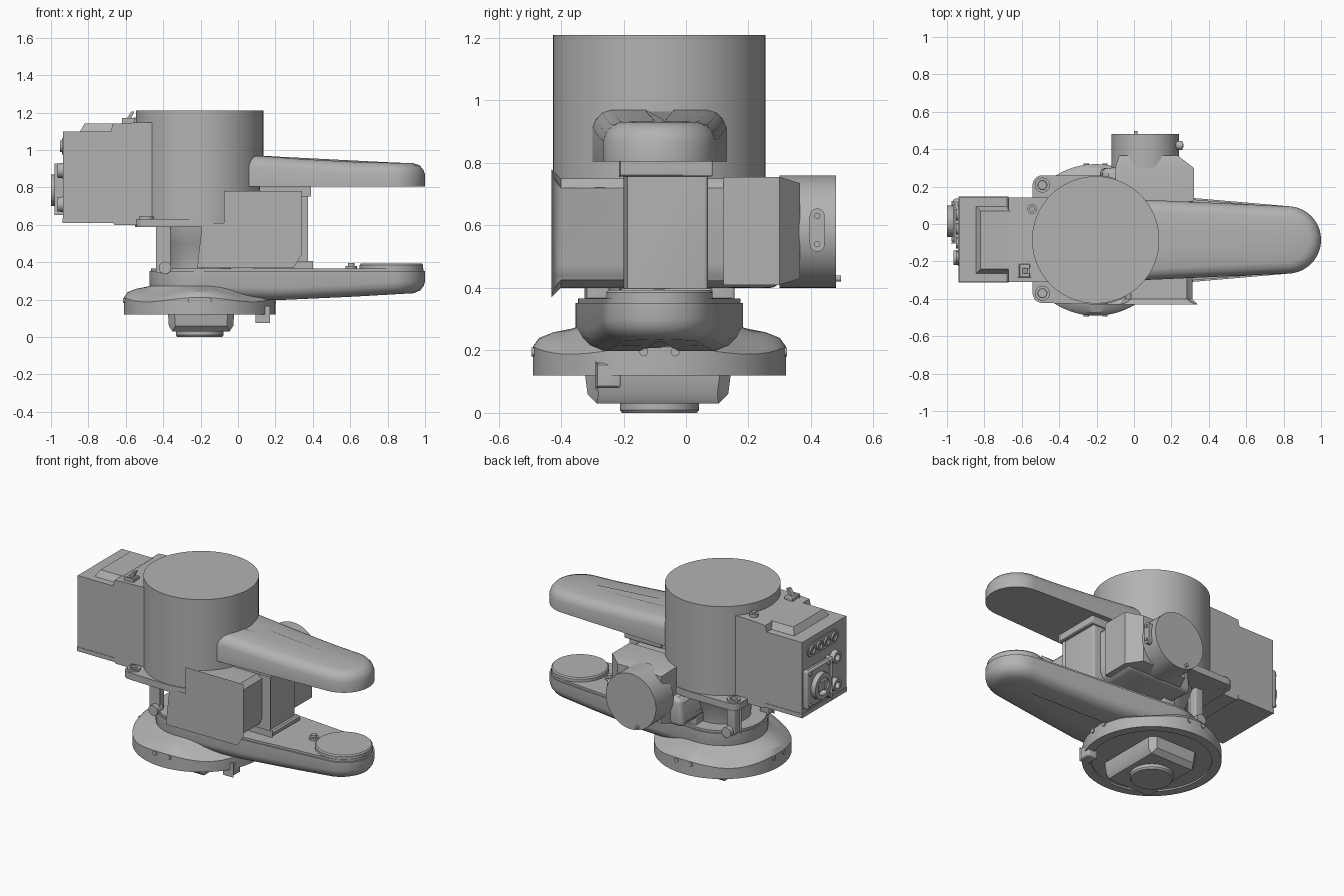
import bpy, bmesh, math
from mathutils import Vector

if "Cube" in bpy.data.objects:
    bpy.data.objects.remove(bpy.data.objects["Cube"])

CX, CY = -0.205, -0.085          # main vertical axis
grey = bpy.data.materials.new("mid_grey")
grey.diffuse_color = (0.45, 0.45, 0.45, 1)
grey.use_nodes = True
grey.node_tree.nodes["Principled BSDF"].inputs["Base Color"].default_value = grey.diffuse_color


def finish(name, bm, bevel=0.0, seg=4):
    bmesh.ops.remove_doubles(bm, verts=bm.verts, dist=1e-5)
    if bevel:
        bmesh.ops.bevel(bm, geom=bm.edges[:], offset=bevel, segments=seg,
                        profile=0.5, affect='EDGES', clamp_overlap=True)
    bmesh.ops.recalc_face_normals(bm, faces=bm.faces[:])
    me = bpy.data.meshes.new(name)
    bm.to_mesh(me)
    bm.free()
    me.materials.append(grey)
    ob = bpy.data.objects.new(name, me)
    bpy.context.collection.objects.link(ob)
    return ob


def loft(name, rings):
    bm = bmesh.new()
    vs = [[bm.verts.new(p) for p in r] for r in rings]
    n = len(vs[0])
    for a, b in zip(vs, vs[1:]):
        for i in range(n):
            j = (i + 1) % n
            bm.faces.new((a[i], a[j], b[j], b[i]))
    bm.faces.new(vs[0][::-1])
    bm.faces.new(vs[-1])
    return finish(name, bm)


def turned(name, c, profile, axis='z', n=64):
    """Revolve (radius, height) pairs about an axis through c."""
    def pt(r, h, a):
        u, v = r * math.cos(a), r * math.sin(a)
        o = {'z': (u, v, h), 'y': (u, h, v), 'x': (h, u, v)}[axis]
        return Vector(c) + Vector(o)
    return loft(name, [[pt(r, h, 2 * math.pi * i / n) for i in range(n)] for r, h in profile])


def prism(name, poly, y0, y1, bevel=0.0):
    """Extrude an x-z polygon along y."""
    bm = bmesh.new()
    a = [bm.verts.new((x, y0, z)) for x, z in poly]
    b = [bm.verts.new((x, y1, z)) for x, z in poly]
    for i in range(len(a)):
        j = (i + 1) % len(a)
        bm.faces.new((a[i], a[j], b[j], b[i]))
    bm.faces.new(a)
    bm.faces.new(b)
    return finish(name, bm, bevel)


def box(name, x, y, z, bevel=0.0):
    return prism(name, [(x[0], z[0]), (x[1], z[0]), (x[1], z[1]), (x[0], z[1])], *y, bevel)


def hull(name, pts):
    bm = bmesh.new()
    for p in pts:
        bm.verts.new(p)
    bmesh.ops.convex_hull(bm, input=bm.verts[:])
    bmesh.ops.dissolve_limit(bm, angle_limit=0.01, verts=bm.verts[:], edges=bm.edges[:])
    return finish(name, bm)


def circle(x, y, r, z, n=48):
    return [(x + r * math.cos(2 * math.pi * i / n), y + r * math.sin(2 * math.pi * i / n), z)
            for i in range(n)]


def interp(table, x):
    for (x0, z0), (x1, z1) in zip(table, table[1:]):
        if x <= x1:
            return z0 + (z1 - z0) * max(0, (x - x0) / (x1 - x0))
    return table[-1][1]


def capsule(x1, r1, x2, r2, inset, zf, n=32, m=10):
    """Tapered rounded arm outline with height given by zf(x)."""
    a = math.acos((r1 - r2) / (x2 - x1))
    r1, r2 = r1 - inset, r2 - inset
    end = [(x2 + r2 * math.cos(t), r2 * math.sin(t))
           for t in (-a + 2 * a * i / n for i in range(n + 1))]
    root = [(x1 + r1 * math.cos(t), r1 * math.sin(t))
            for t in (a + 2 * (math.pi - a) * i / n for i in range(n + 1))]

    def side(p, q):
        return [(p[0] + (q[0] - p[0]) * k / m, p[1] + (q[1] - p[1]) * k / m) for k in range(1, m)]
    pts = end + side(end[-1], root[0]) + root + side(root[-1], end[0])
    return [(x, CY + y, zf(x)) for x, y in pts]


# main drum
turned("main_drum", (CX, CY, 0), [(0.34, 0.6), (0.34, 1.21)], n=96)

# mounting flange with two drilled ears
ears = [(-0.49, 0.208), (-0.49, -0.37)]
pts = []
for z in (0.588, 0.632):
    pts += circle(CX, CY, 0.345, z, 96)
    for ex, ey in ears:
        pts += circle(ex, ey, 0.052, z)
flange = hull("mounting_flange", pts)
for ex, ey in ears:
    hole = turned("ear_hole_cutter", (ex, ey, 0), [(0.022, 0.5), (0.022, 0.7)], n=24)
    hole.hide_render = True
    hole.hide_viewport = True
    mod = flange.modifiers.new("hole", 'BOOLEAN')
    mod.operation, mod.object = 'DIFFERENCE', hole
    turned("ear_bushing", (ex, ey, 0), [(0.024, 0.59), (0.04, 0.59), (0.04, 0.645),
           (0.024, 0.645), (0.024, 0.59)], n=32)

# rear electronics box with lid
prism("rear_box", [(-0.935, 0.61), (-0.67, 0.61), (-0.66, 0.6), (-0.4, 0.6), (-0.4, 1.15),
      (-0.6, 1.145), (-0.67, 1.14), (-0.68, 1.1), (-0.935, 1.1)], -0.31, 0.143)
box("rear_box_rail", (-0.937, -0.67), (-0.313, 0.146), (0.61, 0.637))
hull("rear_box_lid", [(x, y, 1.09) for x in (-0.85, -0.66) for y in (-0.27, 0.1)] +
     [(x, y, 1.142) for x in (-0.82, -0.66) for y in (-0.24, 0.07)])

# rear connectors
box("connector_plate", (-0.968, -0.93), (-0.105, 0.135), (0.665, 0.915), 0.012)
turned("main_socket", (0, 0.015, 0.785), [(0.05, -0.96), (0.085, -0.96), (0.085, -1.0),
       (0.055, -1.0), (0.05, -0.96)], 'x', 32)
box("socket_insert", (-0.99, -0.95), (-0.02, 0.05), (0.75, 0.82), 0.008)
for y in (-0.08, 0.11):
    for z in (0.69, 0.89):
        turned("plate_screw", (0, y, z), [(0.013, -0.96), (0.013, -0.977)], 'x', 16)
for z in (0.71, 0.89):
    turned("side_socket", (0, -0.18, z), [(0.022, -0.93), (0.042, -0.93), (0.038, -0.965),
           (0.022, -0.965), (0.022, -0.93)], 'x', 24)
hull("port_strip", [(x, y + 0.045 * math.cos(t * math.pi / 12), 1.02 + 0.045 * math.sin(t * math.pi / 12))
     for x in (-0.93, -0.941) for y in (-0.175, 0.05) for t in range(24)])
for i in range(4):
    turned("port", (0, -0.175 + 0.075 * i, 1.02), [(0.018, -0.935), (0.03, -0.935), (0.03, -0.952),
           (0.018, -0.952), (0.018, -0.935)], 'x', 20)

# top fittings on rear box
box("switch_base", (-0.615, -0.555), (-0.285, -0.215), (1.14, 1.165), 0.005)
hull("switch_lever", [(x, y, z) for y in (-0.265, -0.235)
     for x, z in ((-0.6, 1.16), (-0.575, 1.16), (-0.57, 1.205), (-0.555, 1.205))])
turned("top_bolt", (-0.545, 0.08, 0), [(0.026, 1.14), (0.026, 1.165), (0.014, 1.165), (0.014, 1.175)], n=24)

# upper arm
top = lambda x: interp([(0.1, 0.972), (0.35, 0.953), (0.65, 0.937), (1, 0.93)], x)
U = (0.0, 0.217, 0.82, 0.18)
rings = [capsule(*U, 0.17, lambda x: 0.805), capsule(*U, 0, lambda x: 0.805)]
for ins, d in ((0, 0.06), (0.01, 0.034), (0.03, 0.012), (0.06, 0.002), (0.165, 0)):
    rings.append(capsule(*U, ins, lambda x: top(x) - d))
loft("upper_arm", rings)

# lower arm
bot = lambda x: interp([(-0.45, 0.215), (0.2, 0.197), (0.6, 0.215), (0.95, 0.235)], x)
L = (CX, 0.268, 0.82, 0.18)
rings = [capsule(*L, ins, lambda x: bot(x) + d)
         for ins, d in ((0.17, 0), (0.06, 0.0), (0.025, 0.015), (0.006, 0.04), (0, 0.065))]
rings += [capsule(*L, 0, lambda x: 0.352), capsule(*L, 0.008, lambda x: 0.352),
          capsule(*L, 0.008, lambda x: 0.366), capsule(*L, 0.17, lambda x: 0.366)]
loft("lower_arm", rings)
turned("arm_end_pad", (0.82, CY, 0), [(0.17, 0.36), (0.17, 0.385), (0.163, 0.393)])
turned("arm_knob", (0.605, CY, 0), [(0.03, 0.36), (0.03, 0.38), (0.018, 0.38), (0.018, 0.395)], n=24)

# column joining the arms
box("arm_column", (0.1, 0.363), (-0.2, 0.07), (0.35, 0.82), 0.012)
box("column_collar", (0.12, 0.385), (-0.215, 0.085), (0.757, 0.81), 0.005)
box("column_foot", (0.09, 0.39), (-0.215, 0.085), (0.36, 0.398), 0.01)

# cross gear housing and motor
prism("gear_housing", [(-0.185, 0.4), (-0.165, 0.58), (-0.045, 0.58), (-0.045, 0.75),
      (0.312, 0.75), (0.312, 0.45), (0.28, 0.4)], -0.43, 0.3, 0.045)
hull("motor_adapter", [(x, 0.12, z) for x in (-0.1, 0.32) for z in (0.41, 0.755)] +
     [(x, 0.3, z) for x in (-0.1, 0.32) for z in (0.41, 0.755)] +
     [(x, 0.365, z) for x in (-0.08, 0.235) for z in (0.43, 0.735)])
turned("motor_cap", (0.06, 0, 0.58), [(0.18, 0.3), (0.18, 0.48)], 'y')
hull("motor_side_plate", [(x, 0.42 + 0.024 * math.cos(t * math.pi / 12), z + 0.024 * math.sin(t * math.pi / 12))
     for x in (0.2, 0.258) for z in (0.54, 0.63) for t in range(24)])
for z in (0.54, 0.63):
    turned("side_plate_screw", (0, 0.42, z), [(0.01, 0.25), (0.01, 0.265)], 'x', 16)
turned("motor_pin", (0.01, 0, 0.43), [(0.01, 0.47), (0.01, 0.496)], 'y', 16)

# neck below the drum, with struts and cable sockets
turned("neck", (CX, CY, 0), [(0.165, 0.35), (0.17, 0.42), (0.2, 0.5), (0.235, 0.59), (0.235, 0.61)])
for s in (-1, 1):
    box("neck_strut", (-0.43, -0.37), (CY + s * 0.17 - 0.03, CY + s * 0.17 + 0.03), (0.35, 0.6), 0.008)
    turned("cable_socket", (-0.39, CY + s * 0.2, 0.37), [(0.033, -0.03), (0.033, 0.03)], 'y', 24)
    box("neck_block", (-0.18, -0.1), (CY + s * 0.2 - 0.04, CY + s * 0.2 + 0.04), (0.36, 0.46), 0.008)

# scalloped round base
rings = []
for r, z, wave in ((0.35, 0.13, 0), (0.35, 0.12, 0), (0.405, 0.12, 0), (0.405, 0.2, 0.012),
                   (0.385, 0.222, 0.018), (0.34, 0.24, 0.018), (0.28, 0.266, 0.004),
                   (0.262, 0.275, 0), (0.258, 0.355, 0)):
    rings.append([(x, y, z + wave * math.cos(4 * math.atan2(y - CY, x - CX)))
                  for x, y, _ in circle(CX, CY, r, 0, 96)])
loft("round_base", rings)
for s in (-1, 1):
    for d in (-0.05, 0.05):
        turned("base_bolt", (CX + d, CY, 0.195), [(0.014, s * 0.38), (0.014, s * 0.409)], 'y', 16)
        turned("base_bolt", (CX, CY + d, 0.195), [(0.014, s * 0.38), (0.014, s * 0.409)], 'x', 16)

# underside cup, disc and stop block
hull("underside_cup", [(x, y, 0.135) for x in (-0.375, -0.02) for y in (-0.29, 0.11)] +
     [(x, y, 0.135) for x in (-0.34, -0.055) for y in (-0.325, 0.145)] +
     [(x, y, 0.06) for x in (-0.37, -0.025) for y in (-0.28, 0.1)] +
     [(x, y, 0.06) for x in (-0.335, -0.06) for y in (-0.315, 0.135)] +
     [(x, y, 0.03) for x in (-0.35, -0.045) for y in (-0.285, 0.105)])
turned("underside_disc", (CX, CY, 0), [(0.12, 0.0), (0.127, 0.01), (0.127, 0.04)], n=48)
box("stop_block", (0.1, 0.165), (-0.29, -0.21), (0.08, 0.16), 0.006)

# smooth shading with sharp edges kept
bpy.ops.object.select_all(action='DESELECT')
for ob in bpy.context.collection.objects:
    if not ob.hide_render:
        ob.select_set(True)
        bpy.context.view_layer.objects.active = ob
bpy.ops.object.shade_smooth_by_angle(angle=math.radians(32))
